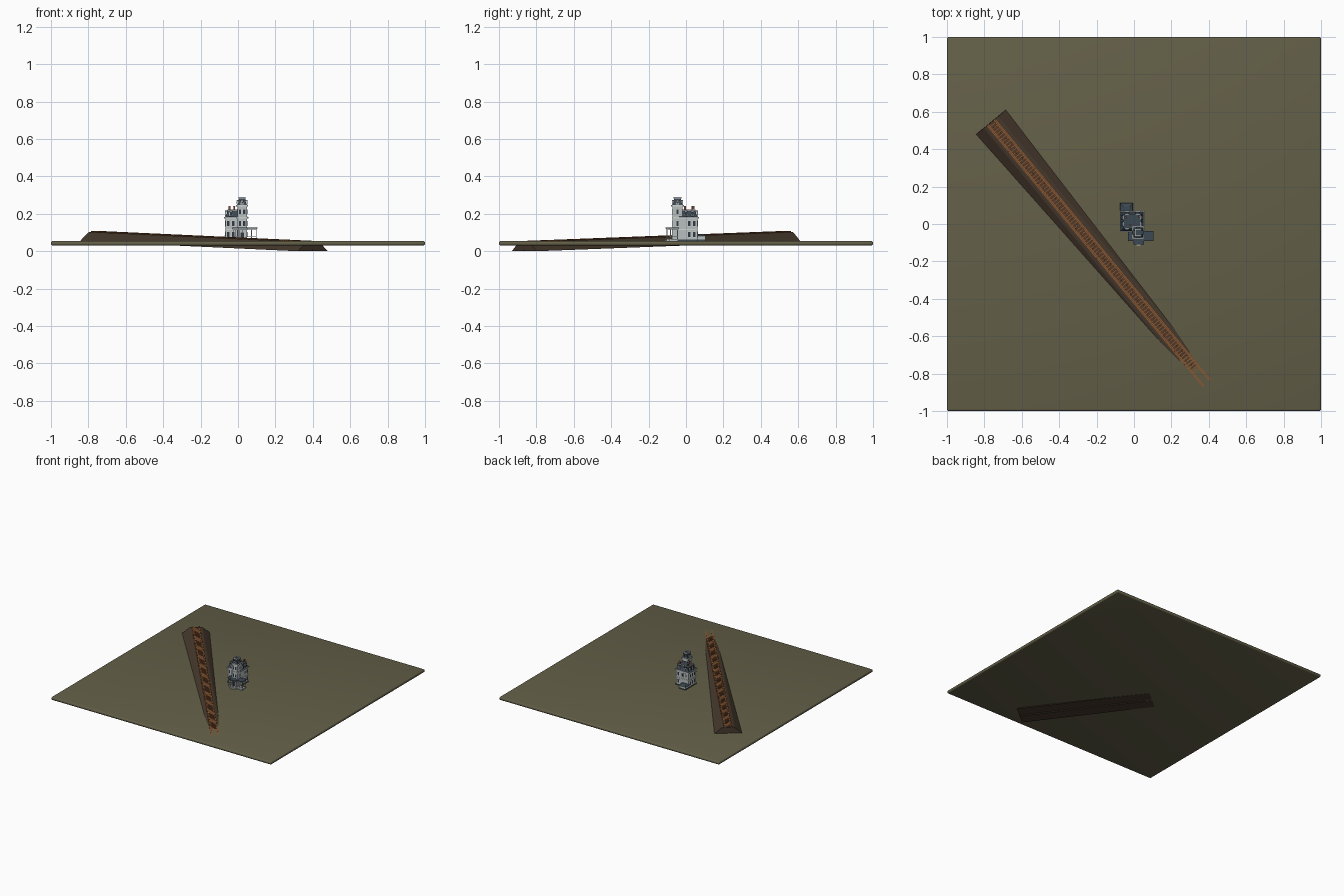
import bpy, bmesh
from mathutils import Matrix, Vector

cube = bpy.data.objects.get("Cube")
if cube:
    bpy.data.objects.remove(cube, do_unlink=True)


def material(name, rgb):
    m = bpy.data.materials.new(name)
    m.use_nodes = True
    m.diffuse_color = (*rgb, 1)
    m.node_tree.nodes["Principled BSDF"].inputs["Base Color"].default_value = (*rgb, 1)
    return m


GRASS = material("olive ground", (0.125, 0.115, 0.065))
EARTH = material("dark earth", (0.06, 0.04, 0.025))
RUST = material("rusty steel", (0.27, 0.1, 0.03))
WOOD = material("sleeper wood", (0.09, 0.04, 0.02))
WALL = material("pale wall", (0.48, 0.53, 0.52))
TRIM = material("light trim", (0.62, 0.66, 0.66))
SLATE = material("slate roof", (0.045, 0.065, 0.085))
GLASS = material("dark window", (0.03, 0.04, 0.055))
BRICK = material("red brick", (0.25, 0.06, 0.03))


def finish(name, bm, mat, matrix=None):
    bmesh.ops.recalc_face_normals(bm, faces=bm.faces)
    me = bpy.data.meshes.new(name)
    bm.to_mesh(me)
    bm.free()
    me.materials.append(mat)
    ob = bpy.data.objects.new(name, me)
    if matrix:
        ob.matrix_world = matrix
    bpy.context.scene.collection.objects.link(ob)
    return ob


def add_box(bm, x0, x1, y0, y1, z0, z1):
    size = Matrix.Diagonal((x1 - x0, y1 - y0, z1 - z0, 1))
    mid = Matrix.Translation(((x0 + x1) / 2, (y0 + y1) / 2, (z0 + z1) / 2))
    bmesh.ops.create_cube(bm, size=1, matrix=mid @ size)


def boxes(name, mat, dims, matrix=None):
    bm = bmesh.new()
    for d in dims:
        add_box(bm, *d)
    return finish(name, bm, mat, matrix)


def mansard(name, x0, x1, y0, y1, steps, mat):
    """Stack of rectangles; each step is (inset, height)."""
    bm = bmesh.new()
    rings = [[bm.verts.new((x, y, z)) for x, y in ((x0 + i, y0 + i), (x1 - i, y0 + i),
              (x1 - i, y1 - i), (x0 + i, y1 - i))] for i, z in steps]
    for a, b in zip(rings, rings[1:]):
        for k in range(4):
            n = (k + 1) % 4
            bm.faces.new((a[k], a[n], b[n], b[k]))
    bm.faces.new(rings[0])
    bm.faces.new(rings[-1])
    return finish(name, bm, mat)


# Ground slab with softened rim
TOP = 0.055
ground = boxes("ground_slab", GRASS, [(-1, 1, -1, 1, 0.03, TOP)])
bev = ground.modifiers.new("rim", "BEVEL")
bev.width, bev.segments = 0.01, 3
for p in ground.data.polygons:
    p.use_smooth = True

# Sloping embankment: one profile swept from the high end to the low end
high, low = Vector((-0.765, 0.545, 0.054)), Vector((0.40, -0.865, 0))
along = low - high
length = along.length
along.normalize()
side = along.cross(Vector((0, 0, 1))).normalized()
frame = Matrix((along, -side, along.cross(-side))).transposed().to_4x4()
frame.translation = high
half = [(0.008, 0), (0.104, 0), (0.094, 0.008), (0.05, 0.045), (0.038, 0.049)]
outline = half + [(-y, z) for y, z in reversed(half)] + [(0, 0.006)]
bm = bmesh.new()
ends = [[bm.verts.new((x, y, z)) for y, z in outline] for x in (0, length)]
for end in ends:
    bm.faces.new(end)
for k in range(len(outline)):
    n = (k + 1) % len(outline)
    bm.faces.new((ends[0][k], ends[0][n], ends[1][n], ends[1][k]))
finish("embankment", bm, EARTH, frame)

# Track
count = 104
boxes("sleepers", WOOD, [(t, t + 0.009, -0.031, 0.031, 0.047, 0.0515)
      for t in (length * k / count + 0.004 for k in range(count))], frame)
boxes("rails", RUST, [(0, length, s * y - 0.0025, s * y + 0.0025, 0.049, 0.0545)
      for s in (-1, 1) for y in (0.02, 0.027)], frame)
boxes("track_plates", RUST, [(t, t + 0.004, -0.018, 0.018, 0.048, 0.052)
      for t in (length * k / count + 0.014 for k in range(count - 1))], frame)

# House blocks
MAIN = (-0.068, 0.048, -0.035, 0.062)
TOWER = (-0.004, 0.048, -0.073, -0.018)
ANNEX = (-0.068, -0.012, 0.06, 0.105)


def grow(r, d):
    return (r[0] - d, r[1] + d, r[2] - d, r[3] + d)


boxes("main_walls", WALL, [(*MAIN, TOP, 0.178)])
boxes("tower_walls", WALL, [(*TOWER, TOP, 0.243)])
boxes("annex_walls", WALL, [(*ANNEX, TOP, 0.082)])
boxes("cornices", TRIM, [(*grow(MAIN, 0.007), 0.176, 0.183),
      (*grow(MAIN, 0.002), 0.114, 0.118), (*grow(TOWER, 0.006), 0.24, 0.247),
      (*grow(TOWER, 0.003), 0.176, 0.182), (*grow(TOWER, 0.002), 0.114, 0.118)])
boxes("foundation", SLATE, [(*grow(r, 0.002), TOP - 0.005, 0.062) for r in (MAIN, TOWER, ANNEX)])

# Curved slate roofs with pale crests
mansard("main_roof", *grow(MAIN, 0.003), [(0, 0.183), (0.01, 0.195), (0.015, 0.22)], SLATE)
mansard("tower_roof", *TOWER, [(0, 0.247), (0.006, 0.26), (0.009, 0.283)], SLATE)
mansard("annex_roof", *grow(ANNEX, 0.006), [(0, 0.081), (0.004, 0.085), (0.018, 0.092)], SLATE)


def border(r, w, z0, z1):
    x0, x1, y0, y1 = r
    return [(x0, x1, y0, y0 + w, z0, z1), (x0, x1, y1 - w, y1, z0, z1),
            (x0, x0 + w, y0, y1, z0, z1), (x1 - w, x1, y0, y1, z0, z1)]


boxes("roof_crests", TRIM, border(grow(MAIN, -0.011), 0.003, 0.219, 0.224)
      + border(grow(TOWER, -0.007), 0.004, 0.282, 0.29))

# Chimneys
spots = [(-0.045, 0.035), (0.03, 0.04), (-0.02, -0.005)]
boxes("chimneys", BRICK, [(x - 0.005, x + 0.005, y - 0.005, y + 0.005, 0.2, 0.243) for x, y in spots])
boxes("chimney_caps", TRIM, [(x - 0.006, x + 0.006, y - 0.006, y + 0.006, 0.238, 0.241) for x, y in spots])

# Windows: a pale frame plate with a dark pane plate on each wall
frames, panes = [], []


def window(r, face, u, z, w=0.012, h=0.026):
    x0, x1, y0, y1 = r
    for out, grow_by, dest in ((0.0012, 0.003, frames), (0.002, 0, panes)):
        a, b = u - w / 2 - grow_by, u + w / 2 + grow_by
        zz = (z - grow_by, z + h + grow_by)
        dest.append({"front": (a, b, y0 - out, y0, *zz), "back": (a, b, y1, y1 + out, *zz),
                     "left": (x1, x1 + out, a, b, *zz), "right": (x0 - out, x0, a, b, *zz)}[face])


for z in (0.076, 0.136):
    for u in (-0.052, -0.026):
        window(MAIN, "front", u, z)
    for u in (-0.008, 0.018, 0.044):
        window(MAIN, "right", u, z)
        if u > 0:
            window(MAIN, "left", u, z)
    for u in (-0.045, -0.01, 0.025):
        if z > 0.1 or u > 0:
            window(MAIN, "back", u, z)
mid_x, mid_y = (TOWER[0] + TOWER[1]) / 2, (TOWER[2] + TOWER[3]) / 2
for z in (0.136, 0.198):
    window(TOWER, "front", mid_x - 0.011, z)
    window(TOWER, "front", mid_x + 0.011, z)
    window(TOWER, "left", mid_y, z)
    if z > 0.17:
        window(TOWER, "right", mid_y, z)
        window(TOWER, "back", mid_x, z)
window(TOWER, "front", mid_x, 0.064, 0.018, 0.036)

# Dormers on both mansard roofs
heads, hoods = [], []


def dormers(r, inset, z, us, vs, w, h):
    x0, x1, y0, y1 = r
    q = w / 2
    spots = [(u - q, u + q, y - d, y + d) for u in us for y, d in ((y0 + inset, 0.007), (y1 - inset, 0.007))]
    spots += [(x - 0.007, x + 0.007, v - q, v + q) for v in vs for x in (x0 + inset, x1 - inset)]
    for k, s in enumerate(spots):
        face = ("front", "back")[k % 2] if k < 2 * len(us) else ("right", "left")[k % 2]
        u = (s[0] + s[1]) / 2 if face in ("front", "back") else (s[2] + s[3]) / 2
        heads.append((*s, z, z + h))
        hoods.append((*grow(s, 0.002), z + h, z + h + 0.005))
        window(s, face, u, z + 0.004, w - 0.008, h - 0.007)


dormers(MAIN, 0.008, 0.186, (-0.038, 0.02), (0.0, 0.035), 0.018, 0.026)
dormers(TOWER, 0.006, 0.25, (mid_x,), (mid_y,), 0.017, 0.02)
boxes("dormers", TRIM, heads)
boxes("dormer_hoods", SLATE, hoods)
boxes("window_frames", TRIM, frames)
boxes("window_panes", GLASS, panes)

# Wraparound porch
porches = [(0.044, 0.1, -0.088, -0.042), (0.002, 0.05, -0.105, -0.07), (-0.028, 0.0, -0.086, -0.03)]
boxes("porch_floor", WALL, [(*p, TOP - 0.005, 0.064) for p in porches])
boxes("porch_beams", TRIM, [(*grow(p, 0.002), 0.117, 0.122) for p in porches])
boxes("porch_roof", SLATE, [(*grow(p, 0.004), 0.122, 0.127) for p in porches])
boxes("porch_posts", TRIM, [(x - 0.0018, x + 0.0018, y - 0.0018, y + 0.0018, 0.064, 0.118)
      for p in porches for x in (p[0] + 0.003, (p[0] + p[1]) / 2, p[1] - 0.003)
      for y in (p[2] + 0.003, p[3] - 0.003)])
boxes("porch_rail", TRIM, [(0.05, 0.1, -0.087, -0.085, 0.076, 0.079),
      (0.097, 0.099, -0.087, -0.043, 0.076, 0.079), (-0.027, 0.0, -0.085, -0.083, 0.076, 0.079)])
boxes("front_steps", WALL, [(0.014, 0.034, -0.105 - k * 0.005, -0.1, TOP - 0.005, 0.064 - k * 0.003)
      for k in range(1, 3)])
